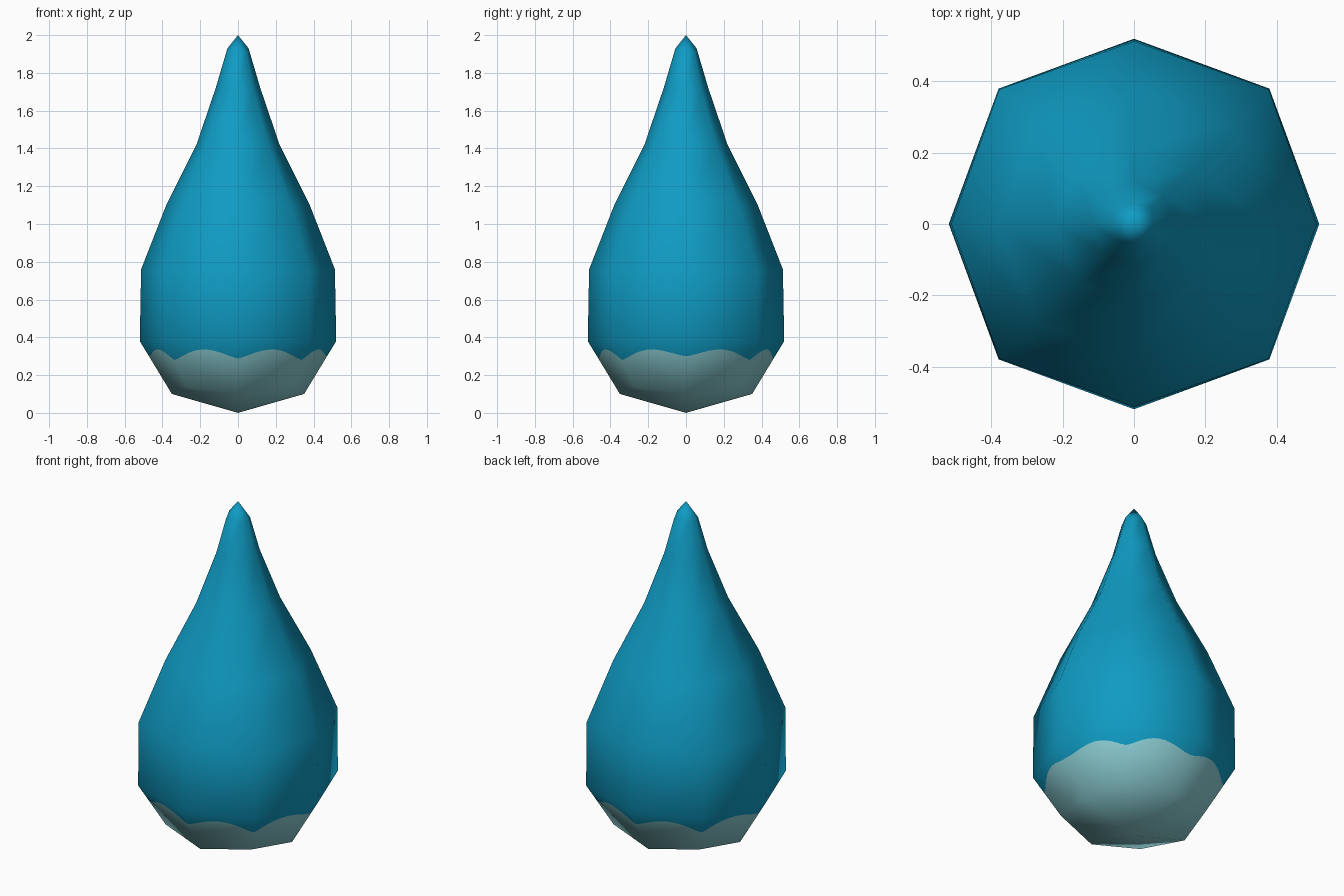
import bpy, bmesh, math
from mathutils import Vector

if "Cube" in bpy.data.objects:
    bpy.data.objects.remove(bpy.data.objects["Cube"])


def material(name, rgb):
    m = bpy.data.materials.new(name)
    m.diffuse_color = (*rgb, 1)
    m.use_nodes = True
    m.node_tree.nodes["Principled BSDF"].inputs["Base Color"].default_value = m.diffuse_color
    return m


# Eight-sided rings: (radius on axes, height, x = y on diagonals, height)
RINGS = [
    (0.35, 0.10, 0.275, 0.14),
    (0.52, 0.38, 0.38, 0.38),
    (0.513, 0.76, 0.378, 0.75),
    (0.38, 1.10, 0.277, 1.10),
    (0.22, 1.42, 0.16, 1.42),
    (0.118, 1.72, 0.082, 1.71),
    (0.056, 1.93, 0.046, 1.90),
]
STEPS = 12  # points along the wavy colour edge on each side

bm = bmesh.new()
rings = []
for axis_r, axis_z, diag, diag_z in RINGS:
    ring = []
    for i in range(8):
        r, z = (diag * math.sqrt(2), diag_z) if i % 2 else (axis_r, axis_z)
        a = i * math.pi / 4
        ring.append(bm.verts.new((r * math.cos(a), r * math.sin(a), z)))
    rings.append(ring)
bottom = bm.verts.new((0, 0, 0))
tip = bm.verts.new((0, 0, 2))

# Side faces
band = []
for k in range(len(rings) - 1):
    lo, hi = rings[k], rings[k + 1]
    for i in range(8):
        j = (i + 1) % 8
        f = bm.faces.new((lo[i], lo[j], hi[j], hi[i]))
        if k == 0:
            band.append(f)

# Caps of four quads each
pale = []
for i in range(0, 8, 2):
    p, q, s = i, i + 1, (i + 2) % 8
    bm.faces.new((tip, rings[-1][p], rings[-1][q], rings[-1][s]))
    pale.append(bm.faces.new((bottom, rings[0][s], rings[0][q], rings[0][p])))

# Smooth normals of the plain shape, kept so the colour cut does not flatten it
bm.normal_update()
normals = {v: v.normal.copy() for v in bm.verts}
bmesh.ops.delete(bm, geom=band, context='FACES_ONLY')


# Wavy colour edge: dips at the corners, crests in the middle of each side
def edge_point(i, u):
    j = (i + 1) % 8
    dips = [0.28 if n % 2 else (0.30 if n % 4 == 0 else 0.288) for n in (i, j)]
    dip = dips[0] * (1 - u) + dips[1] * u
    z = dip + (0.336 - dip) * math.sin(math.pi * u) ** 1.3
    lo = rings[0][i].co.lerp(rings[0][j].co, u)
    hi = rings[1][i].co.lerp(rings[1][j].co, u)
    t = (z - lo.z) / (hi.z - lo.z)
    v = bm.verts.new(lo.lerp(hi, t))
    n_lo = normals[rings[0][i]].lerp(normals[rings[0][j]], u)
    n_hi = normals[rings[1][i]].lerp(normals[rings[1][j]], u)
    normals[v] = n_lo.lerp(n_hi, t).normalized()
    return v


corners = [edge_point(i, 0) for i in range(8)]
for i in range(8):
    j = (i + 1) % 8
    wave = [corners[i]] + [edge_point(i, s / STEPS) for s in range(1, STEPS)] + [corners[j]]
    pale.append(bm.faces.new([rings[0][i], rings[0][j]] + wave[::-1]))
    bm.faces.new(wave + [rings[1][j], rings[1][i]])

for f in bm.faces:
    f.smooth = True
for f in pale:
    f.material_index = 1
bm.verts.index_update()
vert_normals = [tuple(normals[v]) for v in bm.verts]

mesh = bpy.data.meshes.new("water_drop")
bm.to_mesh(mesh)
bm.free()
mesh.materials.append(material("deep blue", (0.0048, 0.328, 0.546)))
mesh.materials.append(material("pale aqua", (0.262, 0.62, 0.66)))
mesh.normals_split_custom_set_from_vertices(vert_normals)
drop = bpy.data.objects.new("water_drop", mesh)
bpy.context.collection.objects.link(drop)
